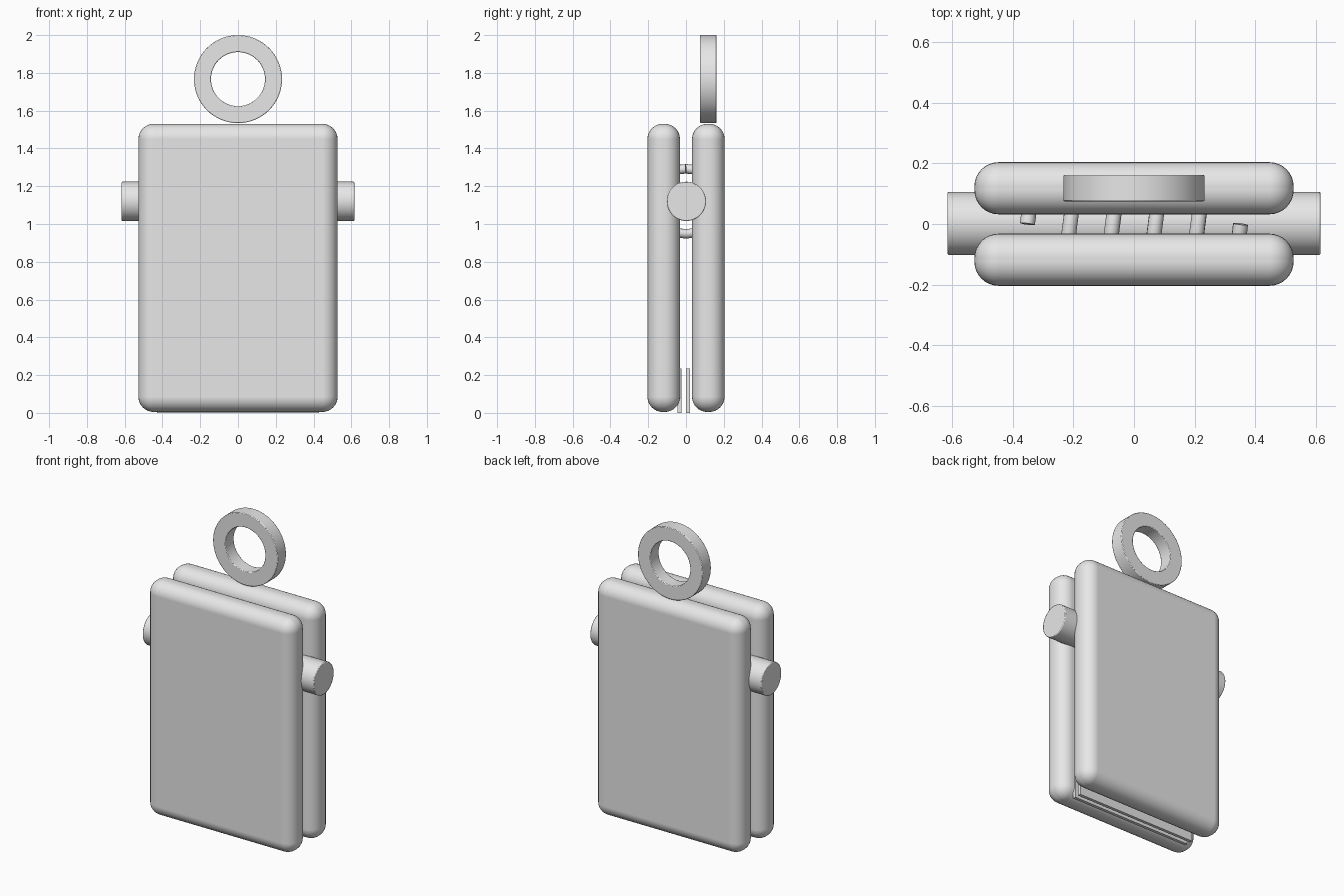
import bpy, math

if "Cube" in bpy.data.objects:
    bpy.data.objects.remove(bpy.data.objects["Cube"])

grey = bpy.data.materials.new("light grey")
grey.diffuse_color = (0.8, 0.8, 0.8, 1)
grey.use_nodes = True
grey.node_tree.nodes["Principled BSDF"].inputs["Base Color"].default_value = grey.diffuse_color


def finish(ob, name, bevel=0, segments=1, smooth=True):
    """Name the part, colour it, round its edges and shade it."""
    ob.name = name
    ob.data.materials.append(grey)
    bpy.ops.object.transform_apply(location=False, rotation=True, scale=True)
    if smooth:
        bpy.ops.object.shade_smooth_by_angle(angle=math.radians(35))
    if bevel:
        mod = ob.modifiers.new("rounding", 'BEVEL')
        mod.width = bevel
        mod.segments = segments
        mod.limit_method = 'ANGLE'
        mod.angle_limit = math.radians(40)
    return ob


def box(name, lo, hi, bevel=0, segments=1):
    centre = [(a + b) / 2 for a, b in zip(lo, hi)]
    bpy.ops.mesh.primitive_cube_add(size=1, location=centre)
    ob = bpy.context.object
    ob.scale = [b - a for a, b in zip(lo, hi)]
    return finish(ob, name, bevel, segments, smooth=bevel > 0)


# Two rounded clip plates
for name, y0, y1 in (("front_plate", -0.204, -0.032), ("back_plate", 0.032, 0.204)):
    plate = box(name, (-0.527, y0, 0.005), (0.527, y1, 1.53), 0.08, 8)
    for poly in plate.data.polygons:
        poly.use_smooth = True
    plate.modifiers["rounding"].harden_normals = True

# Thin gripping pads at the bottom of the gap
box("front_pad", (-0.43, -0.045, 0), (0.43, -0.025, 0.235))
box("back_pad", (-0.43, 0.0, 0), (0.43, 0.02, 0.235))

# Hinge pin
bpy.ops.mesh.primitive_cylinder_add(vertices=48, radius=0.104, depth=1.232,
                                    location=(0, 0.002, 1.12),
                                    rotation=(0, math.pi / 2, 0))
finish(bpy.context.object, "hinge_pin", 0.005, 2)

# Coil spring wound round the pin
turns, steps, radius, half = 5, 32, 0.172, 0.352
curve = bpy.data.curves.new("spring", 'CURVE')
curve.dimensions = '3D'
curve.bevel_depth = 0.025
curve.bevel_resolution = 4
curve.use_fill_caps = True
spline = curve.splines.new('POLY')
count = turns * steps
spline.points.add(count)
for i, p in enumerate(spline.points):
    a = 2 * math.pi * i / steps
    p.co = (-half + 2 * half * i / count, radius * math.sin(a),
            1.12 + radius * math.cos(a), 1)
spring = bpy.data.objects.new("spring", curve)
bpy.context.collection.objects.link(spring)
bpy.ops.object.select_all(action='DESELECT')
spring.select_set(True)
bpy.context.view_layer.objects.active = spring
bpy.ops.object.convert(target='MESH')
finish(bpy.context.object, "spring")

# Hanging ring: a rectangular section spun round the y axis
n, outer, inner, y0, y1 = 64, 0.233, 0.143, 0.075, 0.162
section = ((outer, y0), (outer, y1), (inner, y1), (inner, y0))
verts, faces = [], []
for i in range(n):
    a = 2 * math.pi * i / n
    verts += [(r * math.cos(a), y, r * math.sin(a)) for r, y in section]
    j = (i + 1) % n
    for k in range(4):
        m = (k + 1) % 4
        faces.append((i * 4 + k, i * 4 + m, j * 4 + m, j * 4 + k))
mesh = bpy.data.meshes.new("hanging_ring")
mesh.from_pydata(verts, [], faces)
ring = bpy.data.objects.new("hanging_ring", mesh)
ring.location.z = 1.767
bpy.context.collection.objects.link(ring)
bpy.ops.object.select_all(action='DESELECT')
ring.select_set(True)
bpy.context.view_layer.objects.active = ring
bpy.ops.object.mode_set(mode='EDIT')
bpy.ops.mesh.select_all(action='SELECT')
bpy.ops.mesh.normals_make_consistent(inside=False)
bpy.ops.object.mode_set(mode='OBJECT')
finish(ring, "hanging_ring", 0.004, 2)
